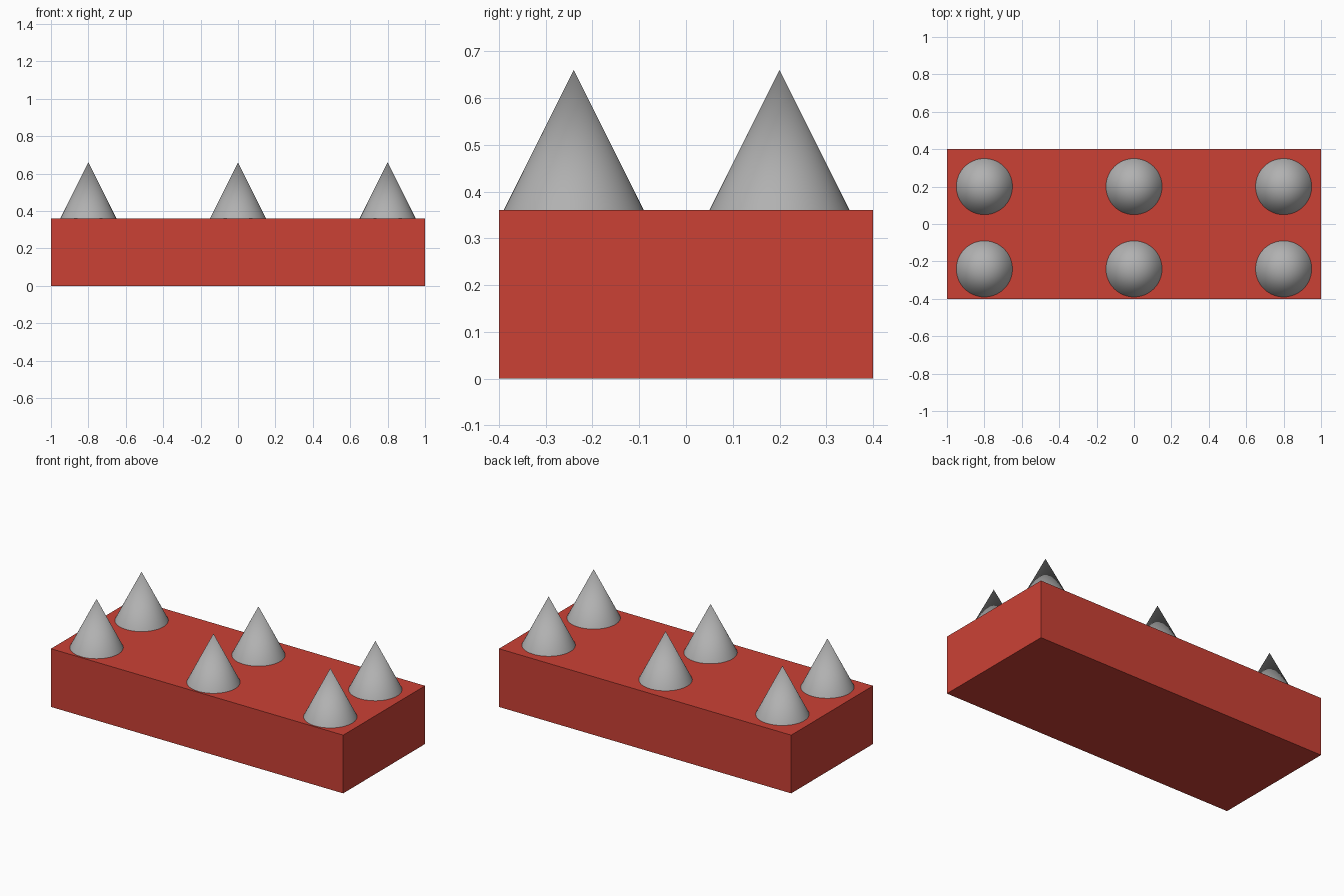
import bpy, math

if "Cube" in bpy.data.objects:
    bpy.data.objects.remove(bpy.data.objects["Cube"])

def material(name, color):
    m = bpy.data.materials.new(name)
    m.diffuse_color = (*color, 1)
    m.use_nodes = True
    m.node_tree.nodes["Principled BSDF"].inputs["Base Color"].default_value = m.diffuse_color
    return m

red = material("red", (0.60, 0.053, 0.036))
grey = material("grey", (0.44, 0.44, 0.44))

BASE_H = 0.36
SPIKE_H = 0.30
SPIKE_R = 0.15

# Rectangular base block
bpy.ops.mesh.primitive_cube_add(size=1, location=(0, 0, BASE_H / 2))
base = bpy.context.object
base.name = "base_block"
base.scale = (2, 0.8, BASE_H)
bpy.ops.object.transform_apply(location=False, rotation=False, scale=True)
base.data.materials.append(red)

# Two rows of three smooth cone spikes
for row, y in (("front", -0.24), ("back", 0.20)):
    for side, x in (("left", -0.8), ("middle", 0), ("right", 0.8)):
        bpy.ops.mesh.primitive_cone_add(vertices=64, radius1=SPIKE_R, radius2=0, depth=SPIKE_H,
                                        location=(x, y, BASE_H + SPIKE_H / 2))
        spike = bpy.context.object
        spike.name = f"{row}_{side}_spike"
        spike.data.materials.append(grey)
        bpy.ops.object.shade_smooth_by_angle(angle=math.radians(30))
